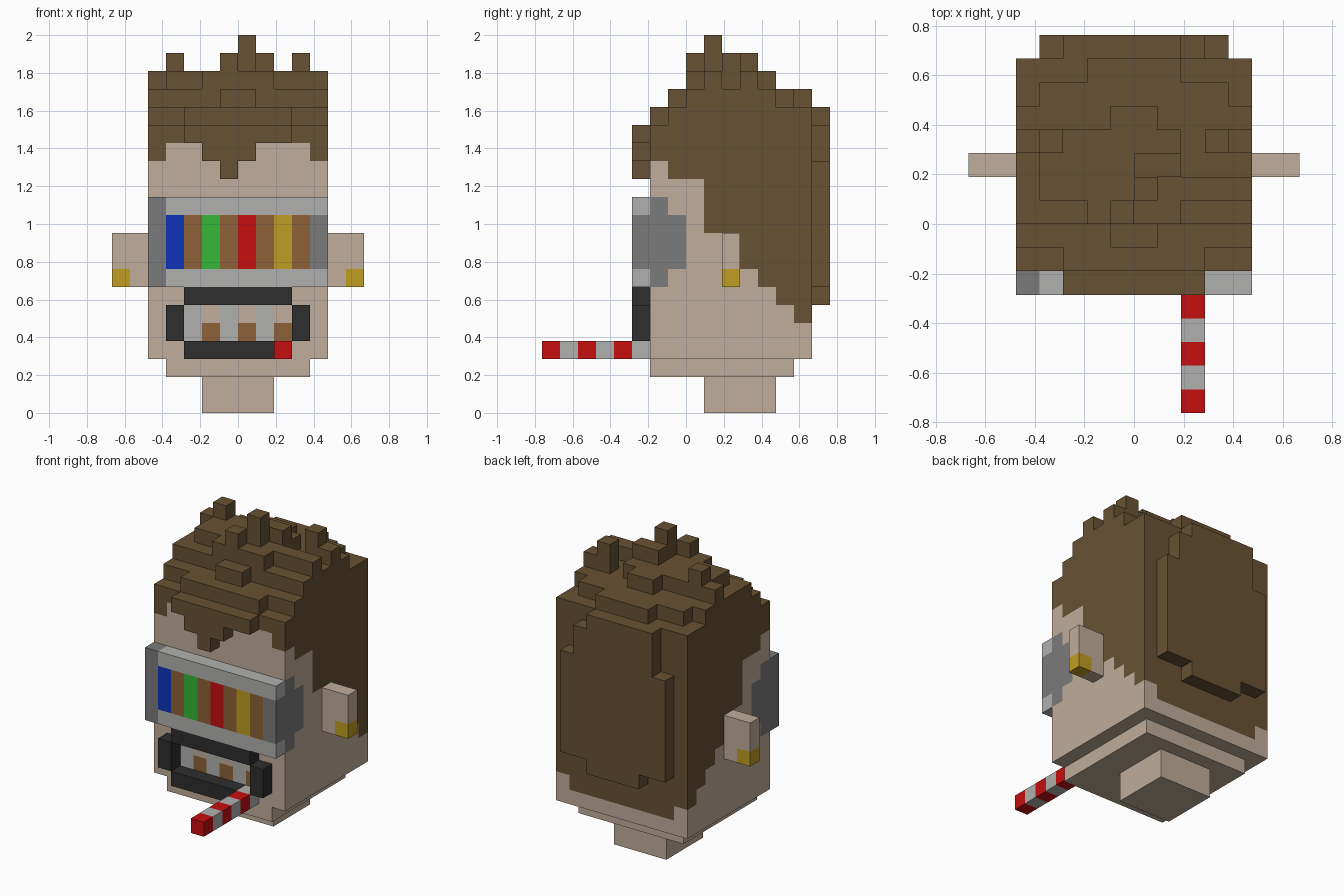
import bpy, bmesh
from mathutils import Vector

if "Cube" in bpy.data.objects:
    bpy.data.objects.remove(bpy.data.objects["Cube"], do_unlink=True)

U = 2 / 21  # edge of one block

# Ten flat colours, given as sRGB bytes
PALETTE = {
    "skin": (192, 173, 155), "hair_brown": (104, 81, 51),
    "light_grey": (176, 176, 175), "dark_grey": (123, 123, 123),
    "black": (46, 46, 47), "blue": (14, 52, 186), "green": (54, 183, 56),
    "red": (198, 14, 15), "wood_brown": (142, 97, 56), "gold": (191, 157, 33),
}


def linear(v):
    v /= 255
    return v / 12.92 if v <= 0.04045 else ((v + 0.055) / 1.055) ** 2.4


MATS = {}
for name, rgb in PALETTE.items():
    m = bpy.data.materials.new(name)
    col = (*[linear(v) for v in rgb], 1)
    m.diffuse_color = col
    m.use_nodes = True
    bsdf = m.node_tree.nodes["Principled BSDF"]
    bsdf.inputs["Base Color"].default_value = col
    bsdf.inputs["Roughness"].default_value = 0.9
    MATS[name] = m


def blocks(name, boxes, colour):
    """Union of block-grid boxes (x0,x1,y0,y1,z0,z1), keeping outer faces only.
    colour is a palette name or a rule(cell, normal) returning one."""
    rule = colour if callable(colour) else (lambda c, n: colour)
    cells = {(x, y, z) for x0, x1, y0, y1, z0, z1 in boxes
             for x in range(x0, x1) for y in range(y0, y1) for z in range(z0, z1)}
    bm = bmesh.new()
    used = []
    for c in sorted(cells):
        for axis in range(3):
            for sign in (-1, 1):
                n = [0, 0, 0]
                n[axis] = sign
                if tuple(a + b for a, b in zip(c, n)) in cells:
                    continue
                normal = Vector(n)
                u = Vector([0.5 * (i == (axis + 1) % 3) for i in range(3)])
                v = normal.cross(u)
                mid = Vector(c) + Vector((0.5, 0.5, 0.5)) + normal * 0.5
                f = bm.faces.new([bm.verts.new((mid + a * u + b * v) * U)
                                  for a, b in ((-1, -1), (1, -1), (1, 1), (-1, 1))])
                key = rule(c, tuple(n))
                if key not in used:
                    used.append(key)
                f.material_index = used.index(key)
    bmesh.ops.remove_doubles(bm, verts=bm.verts, dist=U * 0.01)
    me = bpy.data.meshes.new(name)
    bm.to_mesh(me)
    bm.free()
    for key in used:
        me.materials.append(MATS[key])
    ob = bpy.data.objects.new(name, me)
    bpy.context.collection.objects.link(ob)
    return ob


# Lowest hair block on the head sides, for each step from front to back
SIDE_HAIRLINE = dict(zip(range(-2, 7), (14, 13, 13, 10, 9, 8, 7, 6, 5)))


def head_colour(c, n):
    x, y, z = c
    if n[2]:
        return "hair_brown" if n[2] > 0 else "skin"
    if n[0]:  # sides: goggle straps, then hair
        if (y == -2 and 7 <= z < 12) or (y == -1 and 8 <= z < 11):
            return "dark_grey"
        return "hair_brown" if z >= SIDE_HAIRLINE[y] else "skin"
    if n[1] > 0:  # back
        return "hair_brown" if z >= (4 if -4 <= x < 4 else 5) else "skin"
    if -3 <= x < 3 and 4 <= z < 6:  # teeth
        if x % 2:
            return "light_grey"
        return "wood_brown" if z == 4 else "skin"
    return "hair_brown" if z >= (15 if -4 <= x < 4 else 14) else "skin"


blocks("head", [(-5, 5, -2, 7, 3, 16)], head_colour)
blocks("chin", [(-4, 4, -2, 6, 2, 3)], "skin")
blocks("neck", [(-2, 2, 1, 5, 0, 2)], "skin")

# Stepped hair with spikes
blocks("hair_top", [
    (-3, 3, -2, -1, 16, 17), (-5, 5, -1, 7, 16, 17),
    (-1, 1, -1, 0, 17, 18), (-5, 5, 0, 5, 17, 18),
    (-4, 4, 5, 6, 17, 18), (-2, 2, 6, 7, 17, 18),
    (-2, 2, 0, 4, 18, 19), (-1, 1, 4, 5, 18, 19),
    (-4, -2, 1, 3, 18, 19), (-5, -2, 3, 4, 18, 19),
    (2, 5, 1, 2, 18, 19), (3, 5, 3, 4, 18, 19),
    (-1, 0, 0, 1, 19, 20), (0, 2, 2, 3, 19, 20), (0, 1, 1, 2, 19, 21),
    (-4, -3, 3, 4, 19, 20), (3, 4, 3, 4, 19, 20),
], "hair_brown")
blocks("hair_fringe", [(-3, 3, -3, -2, 15, 16), (-2, 1, -3, -2, 14, 15),
                       (-1, 0, -3, -2, 13, 14)], "hair_brown")
blocks("hair_back", [(-4, 4, 7, 8, 7, 14), (-3, 3, 7, 8, 14, 16),
                     (-3, 2, 7, 8, 16, 17), (-2, 2, 7, 8, 6, 7)], "hair_brown")

# Goggles with a striped lens
STRIPES = ("blue", "wood_brown", "green", "wood_brown",
           "red", "wood_brown", "gold", "wood_brown")


def goggle_colour(c, n):
    x, y, z = c
    if x == -5 or (x == 4 and 8 <= z < 11):
        return "dark_grey"
    if n[1] < 0 and -4 <= x < 4 and 8 <= z < 11:
        return STRIPES[x + 4]
    return "light_grey"


blocks("goggles", [(-5, 5, -3, -2, 7, 12)], goggle_colour)

# Mouth frame and striped stick
blocks("mouth_frame", [(-3, 3, -3, -2, 6, 7), (-4, -3, -3, -2, 4, 6),
                       (3, 4, -3, -2, 4, 6), (-3, 2, -3, -2, 3, 4)], "black")
blocks("striped_stick", [(2, 3, -8, -2, 3, 4)],
       lambda c, n: "light_grey" if c[1] % 2 else "red")

# Ears with a gold stud on the outer lower corner
for side, x0, stud in (("right", -7, -7), ("left", 5, 6)):
    blocks(side + "_ear", [(x0, x0 + 2, 2, 3, 7, 10)],
           lambda c, n, s=stud: "gold" if c[0] == s and c[2] == 7 else "skin")
